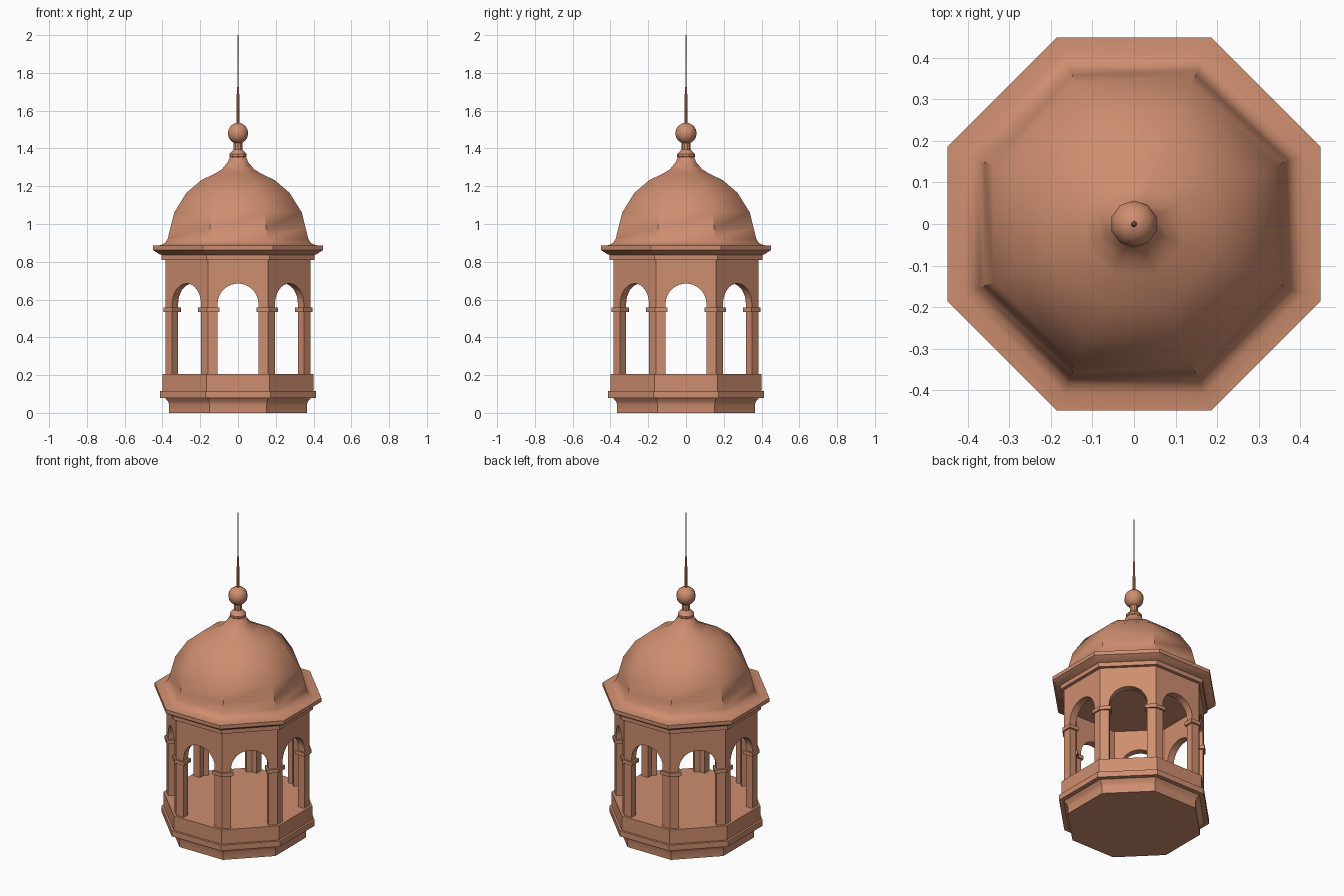
import bpy, bmesh, math

if "Cube" in bpy.data.objects:
    bpy.data.objects.remove(bpy.data.objects["Cube"])

mat = bpy.data.materials.new("terracotta")
mat.diffuse_color = (0.62, 0.27, 0.16, 1)
mat.use_nodes = True
mat.node_tree.nodes["Principled BSDF"].inputs["Base Color"].default_value = mat.diffuse_color
T8 = math.tan(math.pi / 8)


def finish(name, bm, smooth=30):
    bmesh.ops.remove_doubles(bm, verts=bm.verts, dist=1e-5)
    bmesh.ops.recalc_face_normals(bm, faces=bm.faces)
    me = bpy.data.meshes.new(name)
    bm.to_mesh(me)
    bm.free()
    ob = bpy.data.objects.new(name, me)
    bpy.context.collection.objects.link(ob)
    me.materials.append(mat)
    bpy.ops.object.select_all(action='DESELECT')
    ob.select_set(True)
    bpy.context.view_layer.objects.active = ob
    if smooth:
        bpy.ops.object.shade_smooth_by_angle(angle=math.radians(smooth))
    return ob


def lathe(name, profile, n, apothem=False, smooth=30):
    """Closed n-sided revolve of (radius, z) points, capped at both ends."""
    bm = bmesh.new()
    k = 1 / math.cos(math.pi / n) if apothem else 1
    rings = [[bm.verts.new((r * k * math.cos(2 * math.pi * (i + .5) / n),
                            r * k * math.sin(2 * math.pi * (i + .5) / n), z))
              for i in range(n)] for r, z in profile]
    for a, b in zip(rings, rings[1:]):
        for i in range(n):
            j = (i + 1) % n
            bm.faces.new((a[i], a[j], b[j], b[i]))
    bm.faces.new(rings[0][::-1])
    bm.faces.new(rings[-1])
    return finish(name, bm, smooth)


def place(k, u, r, z):
    """Point on side k of the octagon: u along the side, r outward."""
    a = k * math.pi / 4
    return (r * math.cos(a) - u * math.sin(a), r * math.sin(a) + u * math.cos(a), z)


# Stepped octagonal base with floor
lathe("base", [(.365, 0), (.365, .045), (.37, .06), (.387, .08), (.413, .08), (.413, .115),
               (.40, .115), (.40, .205)], 8, True, 25)

# Arcade: eight arched panels with mitred corners
RO, RI, W, Z0, ZS, Z1 = .385, .34, .108, .205, .577, .81
bm = bmesh.new()
arch = [(-W * math.cos(math.pi * i / 16), ZS + W * math.sin(math.pi * i / 16)) for i in range(17)]
for k in range(8):
    loops = []
    for r in (RO, RI):
        h = r * T8
        pts = [(-h, Z0), (-W, Z0)] + arch + [(W, Z0), (h, Z0), (h, Z1), (-h, Z1)]
        loops.append([bm.verts.new(place(k, u, r, z)) for u, z in pts])
    o, i = loops
    n = len(o)
    bm.faces.new(o)
    bm.faces.new(i[::-1])
    for a in range(n):
        if a not in (n - 3, n - 1):          # skip the mitred ends
            b = (a + 1) % n
            bm.faces.new((o[a], o[b], i[b], i[a]))
finish("arcade", bm)

# Impost bands wrapping each corner pier
bm = bmesh.new()
ro, ri, b = .395, .33, .097
for k in range(8):
    plan = [(k, b, ro), (k, ro * T8, ro), (k + 1, -b, ro),
            (k + 1, -b, ri), (k, ri * T8, ri), (k, b, ri)]
    lo, hi = ([bm.verts.new(place(s, u, r, z)) for s, u, r in plan] for z in (.535, .558))
    bm.faces.new(lo[::-1])
    bm.faces.new(hi)
    for a in range(6):
        c = (a + 1) % 6
        bm.faces.new((lo[a], lo[c], hi[c], hi[a]))
finish("impost_bands", bm, 0)

# Cornice and bell-shaped dome
lathe("cornice", [(.405, .81), (.405, .836), (.42, .842), (.449, .862), (.449, .885),
                  (.38, .889)], 8, True, 25)
lathe("dome", [(.449, .885), (.408, .888), (.385, .90), (.371, .925), (.358, .98), (.338, 1.06),
               (.273, 1.165), (.195, 1.232), (.12, 1.268), (.085, 1.29), (.056, 1.325),
               (.04, 1.36)], 8, True, 40)

# Finial: collar, neck, ball and rod
lathe("finial_collar", [(.035, 1.34), (.048, 1.358), (.048, 1.37), (.03, 1.388), (.024, 1.395),
                        (.024, 1.44)], 10)
ball = [(.056 * math.sin(math.pi * i / 8) + .0005, 1.48 - .056 * math.cos(math.pi * i / 8))
        for i in range(9)]
lathe("finial_ball", ball, 10, smooth=40)
lathe("spire_rod", [(.008, 1.52), (.007, 1.72), (.004, 1.725), (.003, 2.0)], 8)
